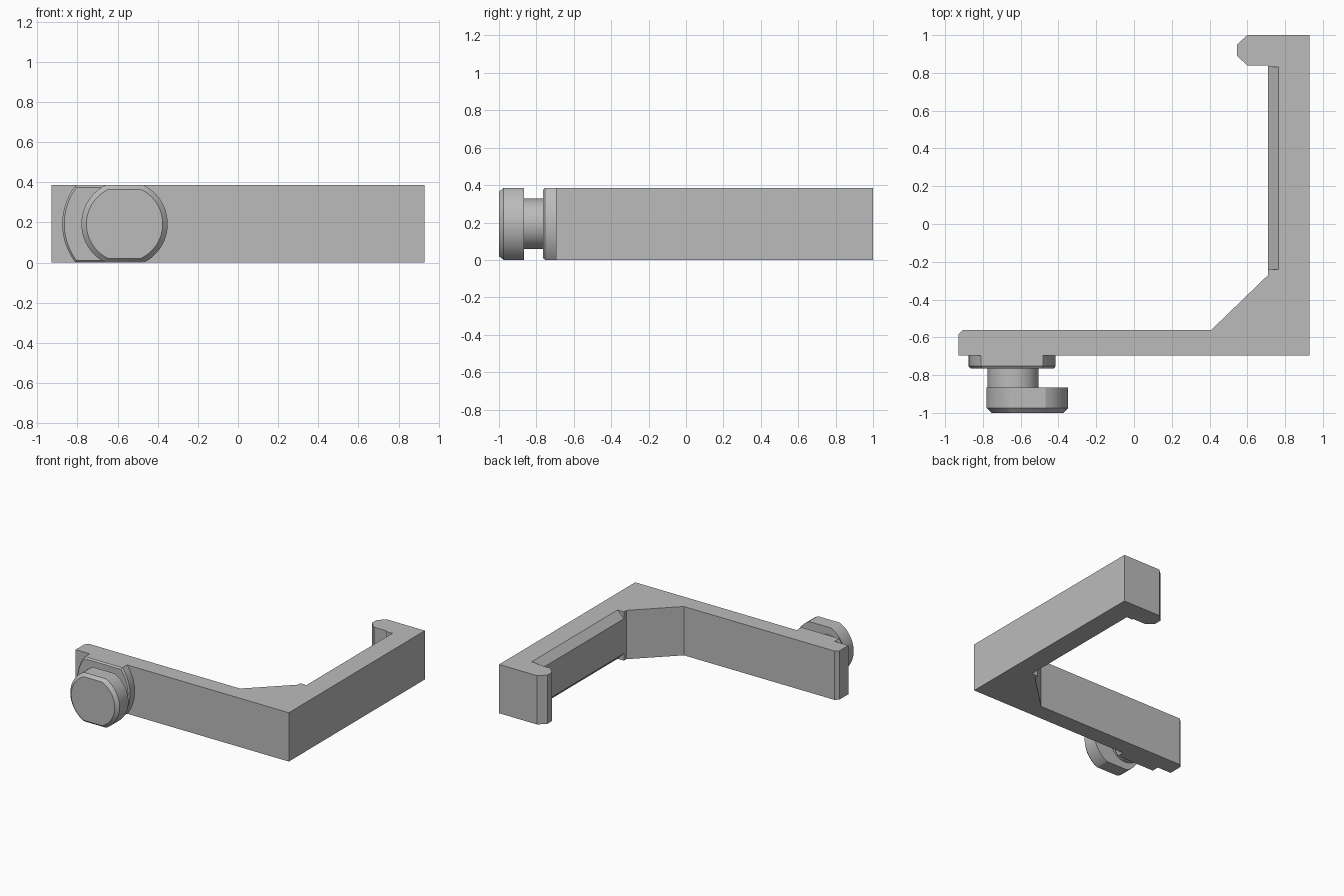
import bpy, bmesh, math
from mathutils import Vector

cube = bpy.data.objects.get("Cube")
if cube:
    bpy.data.objects.remove(cube, do_unlink=True)

HEIGHT = 0.385
MID = HEIGHT / 2

grey = bpy.data.materials.new("plain grey")
grey.use_nodes = True
colour = (0.5, 0.5, 0.5, 1)
grey.diffuse_color = colour
grey.node_tree.nodes["Principled BSDF"].inputs["Base Color"].default_value = colour


def loft(name, rings, smooth=False):
    """Skin a stack of matching closed outlines and cap both ends."""
    bm = bmesh.new()
    loops = [[bm.verts.new(p) for p in ring] for ring in rings]
    n = len(loops[0])
    for a, b in zip(loops, loops[1:]):
        for i in range(n):
            j = (i + 1) % n
            bm.faces.new((a[i], a[j], b[j], b[i]))
    bm.faces.new(loops[0])
    bm.faces.new(loops[-1])
    bmesh.ops.recalc_face_normals(bm, faces=bm.faces)
    mesh = bpy.data.meshes.new(name)
    bm.to_mesh(mesh)
    bm.free()
    mesh.materials.append(grey)
    obj = bpy.data.objects.new(name, mesh)
    bpy.context.collection.objects.link(obj)
    if smooth:
        bpy.ops.object.select_all(action='DESELECT')
        obj.select_set(True)
        bpy.context.view_layer.objects.active = obj
        bpy.ops.object.shade_smooth_by_angle(angle=math.radians(25))
    return obj


def flat_sided_disc(cx, y, half_width, radius, half_height, steps=24):
    """Outline with two bulging sides and flat top and bottom."""
    limit = math.asin(half_height / radius)
    angles = [-limit + 2 * limit * i / steps for i in range(steps + 1)]
    side = [(half_width - radius + radius * math.cos(a), radius * math.sin(a)) for a in angles]
    outline = side + [(-x, z) for x, z in reversed(side)]
    return [Vector((cx + x, y, MID + z)) for x, z in outline]


# L-shaped bracket with corner gusset and end hook
profile = [(-0.93, -0.695), (0.93, -0.695), (0.93, 1), (0.6, 1), (0.545, 0.95),
           (0.545, 0.89), (0.6, 0.84), (0.71, 0.84), (0.71, 0.83), (0.765, 0.83),
           (0.765, -0.24), (0.71, -0.24), (0.71, -0.27), (0.41, -0.56),
           (-0.905, -0.56), (-0.93, -0.585)]
loft("bracket", [[(x, y, z) for x, y in profile] for z in (0, HEIGHT)])

# Inner face of the side arm, chamfered along its top and bottom edges
c = 0.055
pad = [(0.765, 0), (0.765, HEIGHT), (0.765 - c, HEIGHT - c), (0.765 - c, c)]
loft("arm_inner_face", [[(x, y, z) for x, z in pad] for y in (-0.24, 0.83)])

# Raised seat under the knob
loft("knob_seat", [flat_sided_disc(-0.645, y, 0.23 - d, 0.315 - d, MID - d)
                   for y, d in ((-0.69, 0), (-0.753, 0), (-0.765, 0.01))], True)

# Knob stem
loft("knob_stem", [flat_sided_disc(-0.64, y, 0.135, 0.135, 0.1345)
                   for y in (-0.76, -0.87)], True)

# Knob head with chamfered front rim
loft("knob_head", [flat_sided_disc(-0.565, y, 0.215 - d, 0.215 - d, MID - d * 0.8)
                   for y, d in ((-0.865, 0), (-0.975, 0), (-1, 0.025))], True)
